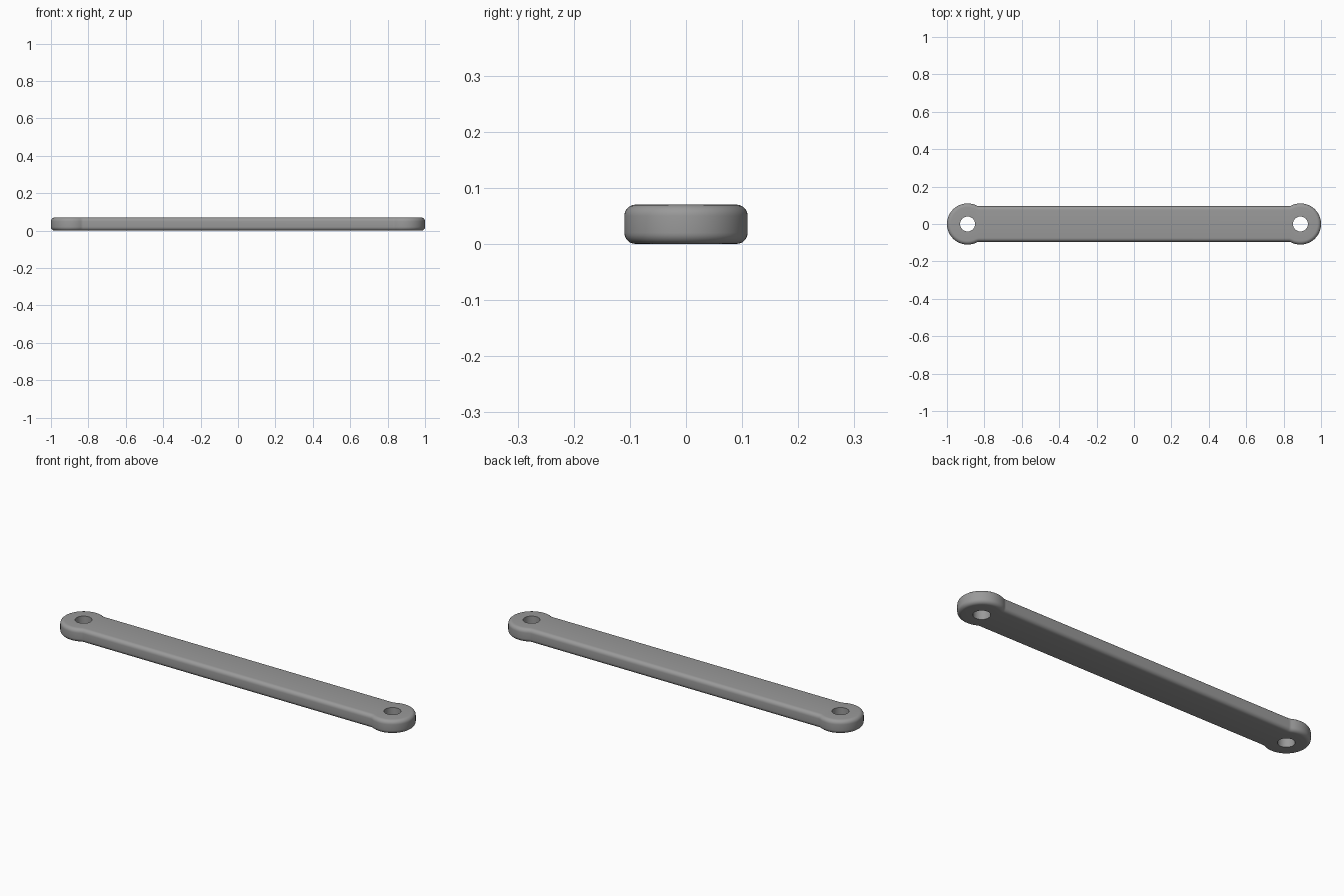
import bpy, bmesh, math

if "Cube" in bpy.data.objects:
    bpy.data.objects.remove(bpy.data.objects["Cube"])

HEIGHT = 0.07      # plate thickness
EYE_X = 0.89       # hole centre
EYE_R = 0.11       # radius of the round ends
BAR_W = 0.095      # half width of the bar
FILLET = 0.03      # concave blend between bar and end
HOLE_R = 0.04
ROUND = 0.02       # rounding of the outer edges
STEPS = 6


def arc(cx, cy, r, a0, a1, n):
    return [(cx + r * math.cos(a0 + (a1 - a0) * i / n),
             cy + r * math.sin(a0 + (a1 - a0) * i / n)) for i in range(n + 1)]


def outline(inset):
    """Counter-clockwise link outline, offset inwards."""
    d = math.sqrt((EYE_R + FILLET) ** 2 - (BAR_W + FILLET) ** 2)
    a = math.atan2(BAR_W + FILLET, -d)
    fx, fy = EYE_X - d, BAR_W + FILLET
    half = arc(fx, -fy, FILLET + inset, math.pi / 2, math.pi - a, 5)
    half += arc(EYE_X, 0, EYE_R - inset, -a, a, 48)[1:]
    half += arc(fx, fy, FILLET + inset, a - math.pi, -math.pi / 2, 5)[1:]
    return half + [(-x, -y) for x, y in half]


def ring(bm, points, z):
    return [bm.verts.new((x, y, z)) for x, y in points]


def bridge(bm, a, b):
    n = len(a)
    for i in range(n):
        bm.faces.new((a[i], a[(i + 1) % n], b[(i + 1) % n], b[i]))


def ring_edges(bm, verts):
    return [bm.edges.get((v, verts[(i + 1) % len(verts)])) for i, v in enumerate(verts)]


bm = bmesh.new()

# Rounded outer wall
quarter = [i * math.pi / 2 / STEPS for i in range(STEPS + 1)]
levels = [(ROUND * (1 - math.sin(t)), ROUND * (1 - math.cos(t))) for t in quarter]
levels += [(inset, HEIGHT - z) for inset, z in reversed(levels)]
rings = [ring(bm, outline(inset), z) for inset, z in levels]
for low, high in zip(rings, rings[1:]):
    bridge(bm, low, high)

# Hole walls
bottom, top = ring_edges(bm, rings[0]), ring_edges(bm, rings[-1])
for side in (-1, 1):
    circle = arc(side * EYE_X, 0, HOLE_R, 0, 2 * math.pi, 40)[:-1]
    low, high = ring(bm, circle, 0), ring(bm, circle, HEIGHT)
    bridge(bm, high, low)
    bottom += ring_edges(bm, low)
    top += ring_edges(bm, high)

# Flat top and bottom
for edges, z in ((bottom, -1), (top, 1)):
    bmesh.ops.triangle_fill(bm, edges=edges, use_beauty=True, normal=(0, 0, z))
bmesh.ops.recalc_face_normals(bm, faces=bm.faces)

mesh = bpy.data.meshes.new("link_bar")
bm.to_mesh(mesh)
bm.free()
link = bpy.data.objects.new("link_bar", mesh)
bpy.context.collection.objects.link(link)

metal = bpy.data.materials.new("grey_metal")
metal.diffuse_color = (0.32, 0.32, 0.32, 1)
metal.use_nodes = True
metal.node_tree.nodes["Principled BSDF"].inputs["Base Color"].default_value = metal.diffuse_color
mesh.materials.append(metal)

bpy.context.view_layer.objects.active = link
link.select_set(True)
bpy.ops.object.shade_smooth_by_angle(angle=math.radians(30))
